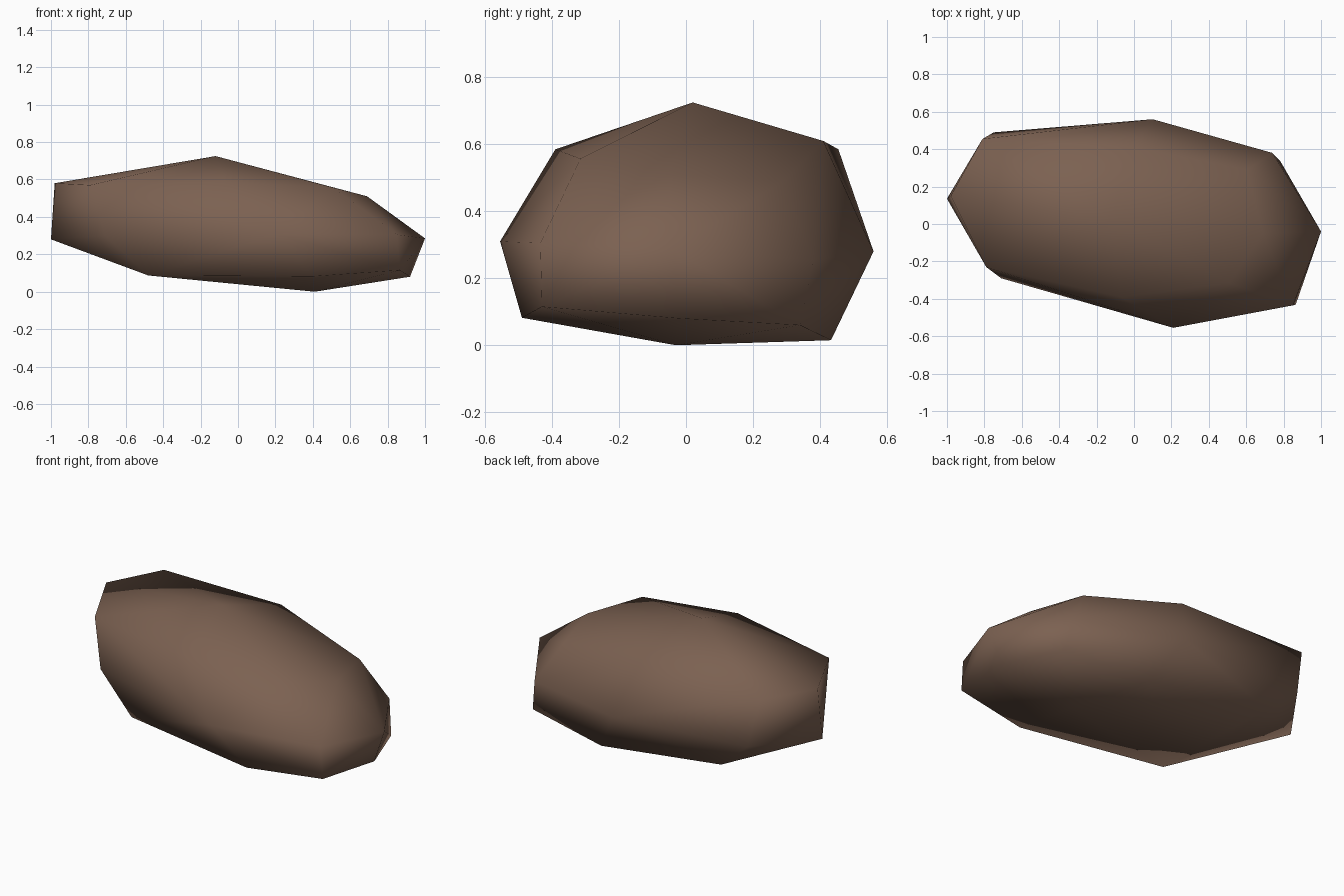
import bpy, bmesh

if "Cube" in bpy.data.objects:
    bpy.data.objects.remove(bpy.data.objects["Cube"])

# Rock: a chunky hull around a ball of points, eight to each belt, pushed to irregular places.
# Rows run bottom, middle, top; grouped front to back; blocks run left to right.
POINTS = [
    # left side
    (-.48, -.325, .087), (-.71, -.29, .30), (-.79, -.23, .57),
    (-.62, .09, .145), (-1.0, .135, .28), (-.98, .15, .58),
    (-.555, .46, .13), (-.75, .49, .30), (-.81, .455, .585),
    # middle belt
    (.40, -.49, .082), (.21, -.555, .31), (-.07, -.39, .585),
    (.41, -.03, 0), (-.12, .02, .725),
    (.26, .433, .015), (.10, .56, .28), (0, .41, .61),
    # right side
    (.865, -.43, .115), (.85, -.435, .305), (.51, -.315, .557),
    (.92, -.02, .08), (1.0, -.04, .285), (.69, -.05, .51),
    (.78, .34, .06), (.74, .38, .255), (.605, .29, .49),
]

bm = bmesh.new()
for p in POINTS:
    bm.verts.new(p)
bmesh.ops.convex_hull(bm, input=bm.verts)
loose = [v for v in bm.verts if not v.link_faces]
bmesh.ops.delete(bm, geom=loose, context='VERTS')
bmesh.ops.recalc_face_normals(bm, faces=bm.faces)
for f in bm.faces:
    f.smooth = True

mesh = bpy.data.meshes.new("rock")
bm.to_mesh(mesh)
bm.free()

# Single brown stone colour
stone = bpy.data.materials.new("brown stone")
stone.diffuse_color = (0.2, 0.12, 0.083, 1)
stone.use_nodes = True
stone.node_tree.nodes["Principled BSDF"].inputs["Base Color"].default_value = stone.diffuse_color
mesh.materials.append(stone)

rock = bpy.data.objects.new("rock", mesh)
bpy.context.collection.objects.link(rock)
